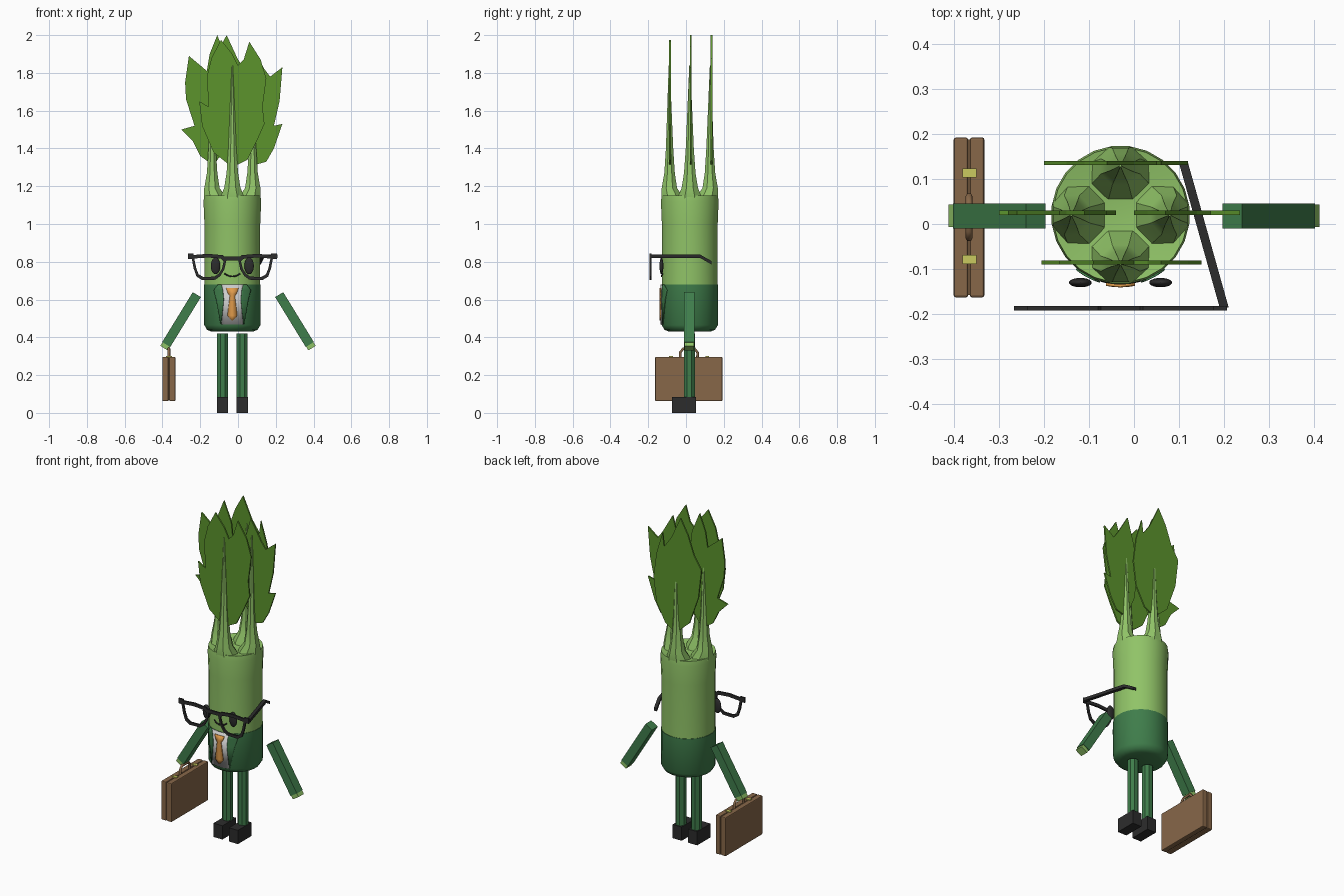
import bpy, bmesh, math
from mathutils import Vector, Matrix

if "Cube" in bpy.data.objects:
    bpy.data.objects.remove(bpy.data.objects["Cube"])

CX, CY = -0.03, 0.02          # axis of the stalk body


def mat(name, hexcol):
    lin = [(int(hexcol[i:i + 2], 16) / 255) ** 2.2 for i in (0, 2, 4)]
    m = bpy.data.materials.new(name)
    m.diffuse_color = (*lin, 1)
    m.use_nodes = True
    m.node_tree.nodes["Principled BSDF"].inputs["Base Color"].default_value = m.diffuse_color
    return m


GREEN, LEAF, SUIT = mat("stalk", "8fc267"), mat("leaf", "5c9230"), mat("suit", "417c4c")
BLACK, BROWN, TAN = mat("black", "303030"), mat("leather", "86674a"), mat("brass", "c8c860")
WHITE, ORANGE = mat("shirt", "cfcfcf"), mat("tie", "e09a4c")


def add(name, verts, faces, m, smooth=None, solid=0, bevel=0):
    me = bpy.data.meshes.new(name)
    me.from_pydata([tuple(v) for v in verts], [], faces)
    bm = bmesh.new()
    bm.from_mesh(me)
    bmesh.ops.recalc_face_normals(bm, faces=bm.faces)
    bm.to_mesh(me)
    bm.free()
    me.materials.append(m)
    ob = bpy.data.objects.new(name, me)
    bpy.context.collection.objects.link(ob)
    if solid:
        s = ob.modifiers.new("thickness", 'SOLIDIFY')
        s.thickness, s.offset = solid, 0
    if bevel:
        b = ob.modifiers.new("bevel", 'BEVEL')
        b.width, b.segments = bevel, 2
    if smooth:
        bpy.ops.object.select_all(action='DESELECT')
        bpy.context.view_layer.objects.active = ob
        ob.select_set(True)
        bpy.ops.object.shade_smooth_by_angle(angle=math.radians(smooth))
    return ob


def loft(name, rings, m, smooth=None):
    """Skin equal-sized rings of points and cap both ends."""
    n = len(rings[0])
    faces = [(k * n + i, k * n + (i + 1) % n, (k + 1) * n + (i + 1) % n, (k + 1) * n + i)
             for k in range(len(rings) - 1) for i in range(n)]
    faces += [tuple(range(n)), tuple(range((len(rings) - 1) * n, len(rings) * n))]
    return add(name, [v for r in rings for v in r], faces, m, smooth)


def circle(x, y, z, rx, ry, n):
    return [Vector((x + rx * math.cos(2 * math.pi * (i + .5) / n),
                    y + ry * math.sin(2 * math.pi * (i + .5) / n), z)) for i in range(n)]


def box(name, lo, hi, m, bevel=0):
    v = [(x, y, z) for x in (lo[0], hi[0]) for y in (lo[1], hi[1]) for z in (lo[2], hi[2])]
    f = [(0, 1, 3, 2), (4, 6, 7, 5), (0, 4, 5, 1), (2, 3, 7, 6), (0, 2, 6, 4), (1, 5, 7, 3)]
    return add(name, v, f, m, bevel=bevel)


def bar(name, a, b, w, d, m):
    """Square bar from a to b: w wide in the xz plane, d deep along y."""
    a, b = Vector(a), Vector(b)
    t = (b - a).normalized()
    s = t.cross(Vector((0, 1, 0))).normalized() * w / 2
    u = s.cross(t).normalized() * d / 2
    return loft(name, [[p + s + u, p + s - u, p - s - u, p - s + u] for p in (a, b)], m)


def sweep(name, pts, r, m, n=4):
    """Bent bar following a path."""
    cu = bpy.data.curves.new(name, 'CURVE')
    cu.dimensions, cu.bevel_depth, cu.bevel_resolution, cu.use_fill_caps = '3D', r, n // 4, True
    sp = cu.splines.new('POLY')
    sp.points.add(len(pts) - 1)
    for p, q in zip(sp.points, pts):
        p.co = (*q, 1)
    cu.materials.append(m)
    ob = bpy.data.objects.new(name, cu)
    bpy.context.collection.objects.link(ob)


def patch(name, rows, r, m, thick=0.004, cols=6):
    """Cloth wrapped on the body front; rows are (left, right, z) about the axis."""
    v = []
    for l, rt, z in rows:
        for i in range(cols + 1):
            u = l + (rt - l) * i / cols
            v.append((CX + u, CY - math.sqrt(r * r - u * u), z))
    c = cols + 1
    f = [(k * c + i, k * c + i + 1, k * c + c + i + 1, k * c + c + i)
         for k in range(len(rows) - 1) for i in range(cols)]
    return add(name, v, f, m, 40, thick)


# body and jacket
loft("body", [circle(CX, CY, z, r, r, 24) for z, r in
     ((.67, .149), (1.0, .149), (1.12, .154), (1.15, .15), (1.13, .05))], GREEN, 40)
loft("jacket", [circle(CX, CY, z, r, r, 24) for z, r in
     ((.43, .11), (.44, .135), (.465, .15), (.68, .151))], SUIT, 40)

# four tapering stalks, scalloped at their base
for k in range(4):
    rot = Matrix.Translation((CX, CY, 0)) @ Matrix.Rotation(k * math.pi / 2, 4, 'Z')
    rings = [[rot @ p for p in circle(c, 0, z, rad, tan, 8)] for z, c, rad, tan in
             ((1.08, .085, .065, .085), (1.15, .095, .06, .066), (1.19, .108, .044, .047),
              (1.27, .107, .03, .033), (1.4, .107, .021, .023), (1.62, .108, .012, .013),
              (1.84, .109, .003, .003))]
    loft("stalk_%d" % (k + 1), rings, GREEN, 35)

# flat serrated leaves, all in planes facing the front
leaves = {
    "front_leaf": (-.085, [(-.03, 1.3), (.05, 1.34), (.1, 1.44), (.14, 1.53), (.13, 1.62), (.15, 1.77),
                           (.12, 1.87), (.06, 1.965), (.03, 1.87), (.0, 1.84), (-.03, 1.9), (-.09, 1.975),
                           (-.14, 1.88), (-.165, 1.78), (-.155, 1.62), (-.205, 1.65), (-.19, 1.52), (-.13, 1.38)]),
    "back_leaf": (.135, [(-.03, 1.3), (.04, 1.34), (.1, 1.45), (.12, 1.6), (.1, 1.75), (.06, 1.88),
                         (.05, 1.8), (0, 1.87), (-.06, 2.0), (-.11, 1.91), (-.15, 1.8), (-.2, 1.72),
                         (-.18, 1.55), (-.12, 1.38)]),
    "left_leaf": (.025, [(-.13, 1.31), (-.08, 1.38), (-.05, 1.5), (-.04, 1.7), (-.06, 1.88), (-.11, 2.0),
                         (-.15, 1.9), (-.165, 1.81), (-.2, 1.84), (-.26, 1.89), (-.28, 1.75), (-.275, 1.66),
                         (-.23, 1.52), (-.3, 1.5), (-.24, 1.44), (-.2, 1.36)]),
    "right_leaf": (.025, [(.08, 1.31), (.15, 1.33), (.19, 1.4), (.235, 1.53), (.19, 1.52), (.22, 1.65),
                          (.235, 1.83), (.17, 1.78), (.14, 1.82), (.07, 1.94), (.03, 1.8), (.0, 1.65),
                          (.02, 1.45)])}
for name, (y, pts) in leaves.items():
    add(name, [(x, y, z) for x, z in pts], [tuple(range(len(pts)))], LEAF, solid=.009)

# shirt, lapels and tie
patch("shirt", [(-.058, .06, .468), (-.056, .06, .68)], .1525, WHITE)
for s, side in ((-1, "left"), (1, "right")):
    rows = [(.058, .062, .47), (.045, .085, .6), (.05, .098, .65), (.058, .075, .68)]
    patch(side + "_lapel", [(s * a, s * b, z) for a, b, z in rows], .155, SUIT)
patch("tie", [(-.004, .004, .49), (-.026, .026, .515), (-.013, .013, .62), (-.022, .022, .63),
              (-.032, .032, .66)], .157, ORANGE, .007, 2)

# legs, shoes, arms and hands
for s, side in ((-1, "left"), (1, "right")):
    x = CX + s * .052
    loft(side + "_leg", [circle(x, .018, z, .031, .031, 8) for z in (.07, .42)], SUIT)
    box(side + "_shoe", (x - .03, -.075, 0), (x + .03, .053, .083), BLACK)
    bar(side + "_arm", (s * .218, .018, .626), (s * .38, .018, .362), .05, .056, SUIT)
    bar(side + "_hand", (s * .375, .018, .37), (s * .392, .018, .343), .045, .05, GREEN)

# eyes and smile
for s, side in ((-1, "left"), (1, "right")):
    rings = [circle(CX + s * .089, -.13, .778 - .044 * math.cos(a), .025 * math.sin(a) + .0005,
                    .01 * math.sin(a) + .0005, 16) for a in [math.pi * i / 10 for i in range(11)]]
    loft(side + "_eye", rings, BLACK, 60)
smile = []
for i in range(9):
    u = -.042 + .084 * i / 8
    smile.append((CX + u, CY - math.sqrt(.15 ** 2 - u * u), .722 + 9 * u * u))
sweep("smile", smile, .004, BLACK)

# glasses: two rims, bridge, hinges and a single temple
rim = [(.03, .815), (.042, .76), (.063, .725), (.09, .705), (.16, .703), (.19, .722),
       (.205, .765), (.218, .835), (.13, .842), (.05, .835)]
cu, cz = .122, .775
for s, side in ((-1, "left"), (1, "right")):
    n = len(rim)
    inner = [(cu + (u - cu) * .83, cz - .002 + (z - cz) * .74) for u, z in rim]
    v = [(CX + s * u, y, z) for y in (-.192, -.182) for loop in (rim, inner) for u, z in loop]
    f = []
    for i in range(n):
        j = (i + 1) % n
        f += [(i, j, n + j, n + i), (2 * n + i, 2 * n + j, 3 * n + j, 3 * n + i),
              (i, j, 2 * n + j, 2 * n + i), (n + i, n + j, 3 * n + j, 3 * n + i)]
    add(side + "_rim", v, f, BLACK)
    bar(side + "_hinge", (CX + s * .205, -.187, .829), (CX + s * .236, -.187, .829), .03, .01, BLACK)
bar("bridge", (CX - .045, -.187, .818), (CX + .045, -.187, .818), .02, .01, BLACK)
temple = [(.2, -.185, .829), (.127, .075, .829), (.11, .135, .795)]
loft("temple", [[Vector(p) + Vector(o) for o in ((-.01, 0, -.009), (.01, 0, -.009), (.01, 0, .009),
     (-.01, 0, .009))] for p in temple], BLACK)

# briefcase: two shells, seam core, handle and latches
box("case_outer_shell", (-.4, -.163, .062), (-.368, .192, .297), BROWN, .005)
box("case_inner_shell", (-.364, -.163, .062), (-.332, .192, .297), BROWN, .005)
box("case_core", (-.375, -.158, .067), (-.357, .187, .292), BROWN)
sweep("case_handle", [(-.366, .015 + y, z) for y, z in
      ((-.046, .29), (-.046, .32), (-.03, .34), (.03, .34), (.046, .32), (.046, .29))], .008, BROWN)
for y, side in ((-.079, "front"), (.113, "back")):
    box(side + "_latch", (-.381, y - .01, .275), (-.35, y + .01, .301), TAN)
